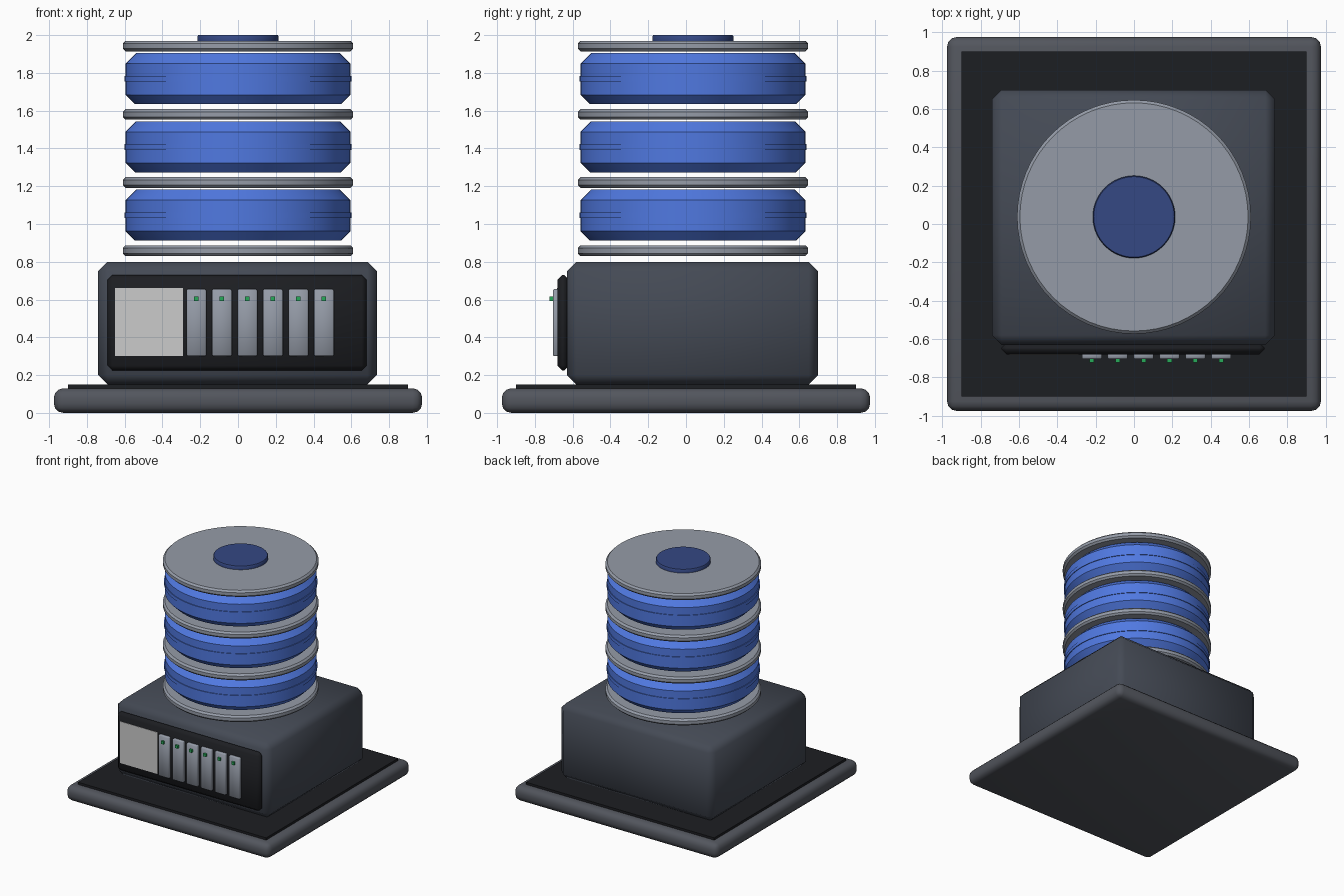
import bpy, math

if "Cube" in bpy.data.objects:
    bpy.data.objects.remove(bpy.data.objects["Cube"])

def material(name, rgb):
    m = bpy.data.materials.new(name)
    m.diffuse_color = (*rgb, 1)
    m.use_nodes = True
    m.node_tree.nodes["Principled BSDF"].inputs["Base Color"].default_value = m.diffuse_color
    return m

slate = material("slate", (0.058, 0.068, 0.09))
plate_grey = material("plate_grey", (0.085, 0.092, 0.11))
black = material("black", (0.012, 0.013, 0.016))
blue = material("blue", (0.08, 0.19, 0.75))
navy = material("navy", (0.035, 0.065, 0.23))
steel = material("steel", (0.30, 0.33, 0.39))
green = material("green", (0.02, 0.4, 0.1))

def finish(ob, name, mat, angle=50):
    ob.name = name
    if mat:
        ob.data.materials.append(mat)
    bpy.ops.object.shade_smooth_by_angle(angle=math.radians(angle))
    return ob

def box(name, x, y, z, mat=None, bevel=0, segments=1):
    """Box from (min, max) ranges, with an optional bevel."""
    rng = (x, y, z)
    bpy.ops.mesh.primitive_cube_add(size=1, location=[(a + b) / 2 for a, b in rng])
    ob = bpy.context.object
    ob.scale = [b - a for a, b in rng]
    bpy.ops.object.transform_apply(location=False, scale=True)
    if bevel:
        mod = ob.modifiers.new("bevel", 'BEVEL')
        mod.width, mod.segments = bevel, segments
        bpy.ops.object.modifier_apply(modifier=mod.name)
    return finish(ob, name, mat)

def lathe(name, profile, z, mat, sides=64, centre=(0, 0.037)):
    """Closed solid of revolution from (radius, height) points, bottom to top."""
    verts, faces = [], []
    for r, h in profile:
        for i in range(sides):
            a = 2 * math.pi * i / sides
            verts.append((r * math.cos(a), r * math.sin(a), h))
    for k in range(len(profile) - 1):
        for i in range(sides):
            j = (i + 1) % sides
            faces.append((k * sides + i, k * sides + j,
                          (k + 1) * sides + j, (k + 1) * sides + i))
    faces.append(tuple(reversed(range(sides))))
    faces.append(tuple(range((len(profile) - 1) * sides, len(profile) * sides)))
    me = bpy.data.meshes.new(name)
    me.from_pydata(verts, [], faces)
    ob = bpy.data.objects.new(name, me)
    bpy.context.collection.objects.link(ob)
    ob.location = (*centre, z)
    bpy.ops.object.select_all(action='DESELECT')
    ob.select_set(True)
    bpy.context.view_layer.objects.active = ob
    return finish(ob, name, mat, 40)

# Base plate with dark mat
box("base_plate", (-0.975, 0.975), (-0.975, 0.975), (0, 0.13), plate_grey, 0.05, 3)
box("base_mat", (-0.9, 0.9), (-0.9, 0.9), (0.12, 0.15), black)

# Cabinet and front panel
box("cabinet", (-0.74, 0.735), (-0.63, 0.70), (0.15, 0.80), slate, 0.05)
box("front_panel", (-0.69, 0.68), (-0.68, -0.62), (0.225, 0.73), black, 0.025)
box("screen", (-0.65, -0.29), (-0.683, -0.67), (0.30, 0.66))

# Drive modules with status lights
for i in range(6):
    x = -0.22 + 0.135 * i
    box(f"drive_{i + 1}", (x - 0.052, x + 0.052), (-0.705, -0.67), (0.30, 0.655), steel, 0.006)
    box(f"status_light_{i + 1}", (x - 0.012, x + 0.012), (-0.722, -0.70), (0.593, 0.617), green)

# Steel separator discs
disc = [(0.595, 0), (0.61, 0.015), (0.61, 0.042), (0.595, 0.057)]
for i in range(4):
    lathe(f"separator_disc_{i + 1}", disc, 0.83 + 0.361 * i, steel)

# Blue chamfered drums, each with a thin seam band
drum = [(0.545, 0), (0.595, 0.05), (0.595, 0.215), (0.54, 0.27)]
band = [(0.601, 0), (0.601, 0.03)]
for i in range(3):
    z = 0.912 + 0.361 * i
    lathe(f"drum_{i + 1}", drum, z, blue)
    lathe(f"seam_band_{i + 1}", band, z + 0.12, blue)

# Top hub cap
lathe("hub_cap", [(0.215, 0), (0.215, 0.025), (0.21, 0.033)], 1.967, navy)
